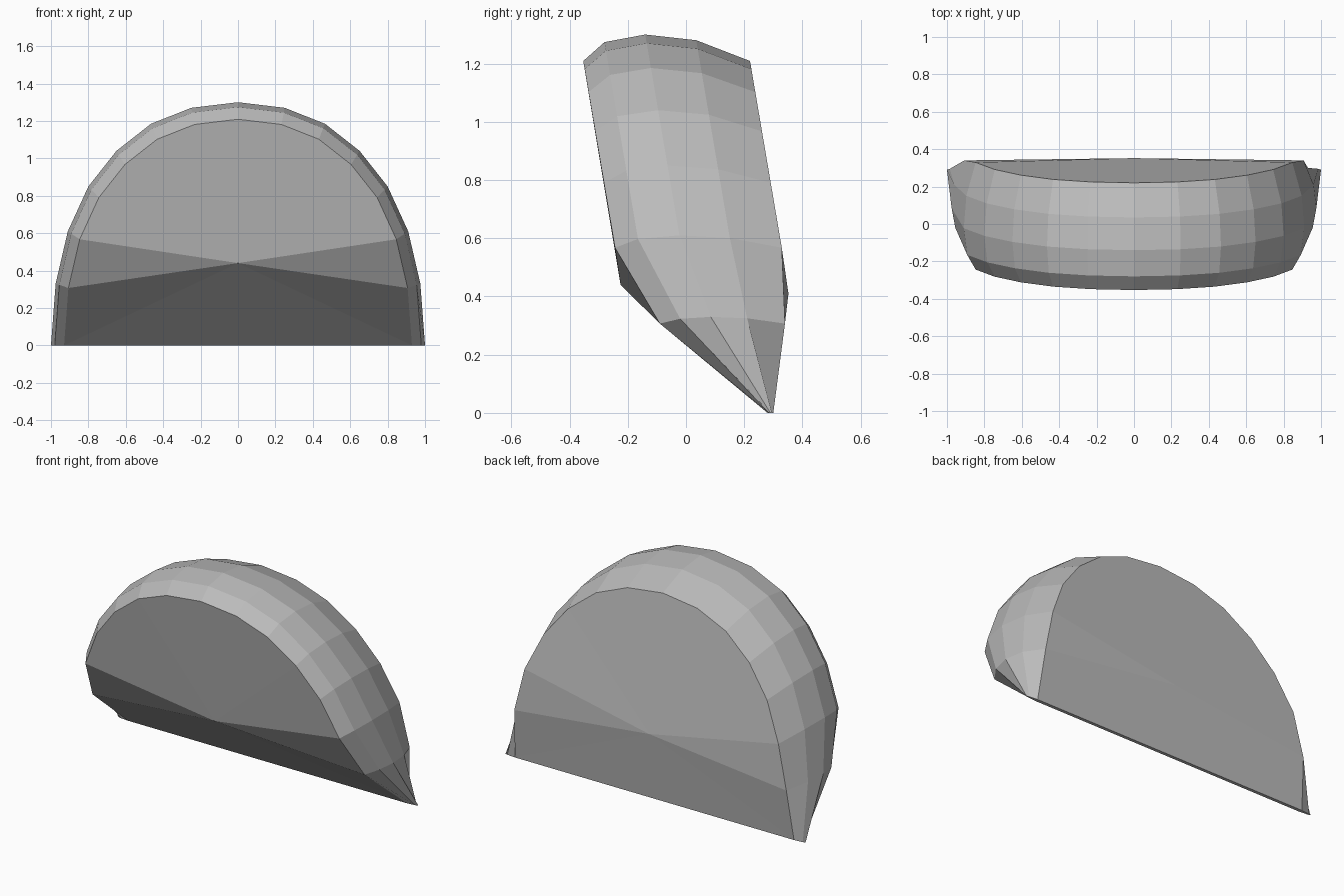
import bpy, bmesh

if "Cube" in bpy.data.objects:
    bpy.data.objects.remove(bpy.data.objects["Cube"])

grey = bpy.data.materials.new("mid grey")
grey.diffuse_color = (0.5, 0.5, 0.5, 1)
grey.use_nodes = True
grey.node_tree.nodes["Principled BSDF"].inputs["Base Color"].default_value = grey.diffuse_color

# Half arch outline (x, z) from the crown to the foot
ARCH = [(0, 1.3), (.25, 1.27), (.465, 1.185), (.65, 1.04),
        (.8, .85), (.91, .61), (.975, .33), (1, 0)]
# Five rings from front to back: scale, crown y, y near the foot, foot y
RINGS = [(.93, -.353, -.09, .28), (.98, -.28, -.02, .285), (1, -.14, .085, .29),
         (.985, .035, .21, .295), (.93, .22, .34, .30)]
LEAN = .17

bm = bmesh.new()
rings = []
for scale, crown, low, foot in RINGS:
    half = []
    for i, (x, z) in enumerate(ARCH):
        y = crown + LEAN * scale * (1.3 - z)
        if i == 6:
            y = low
        elif i == 7:
            y = foot
        half.append((x * scale, y, z * scale))
    full = [(-x, y, z) for x, y, z in half[:0:-1]] + half
    rings.append([bm.verts.new(p) for p in full])

# Faceted rim between neighbouring rings
for a, b in zip(rings, rings[1:]):
    for i in range(len(a) - 1):
        bm.faces.new((a[i], a[i + 1], b[i + 1], b[i]))

# Fanned front and back faces
for ring, centre in ((rings[0], (0, -.225, .44)), (rings[-1], (0, .352, .41))):
    c = bm.verts.new(centre)
    for i in range(len(ring)):
        bm.faces.new((c, ring[i], ring[(i + 1) % len(ring)]))

# Narrow bottom edge
bm.faces.new([r[0] for r in rings] + [r[-1] for r in reversed(rings)])
bmesh.ops.recalc_face_normals(bm, faces=bm.faces[:])

mesh = bpy.data.meshes.new("arched_block")
bm.to_mesh(mesh)
bm.free()
mesh.materials.append(grey)
bpy.context.collection.objects.link(bpy.data.objects.new("arched_block", mesh))
